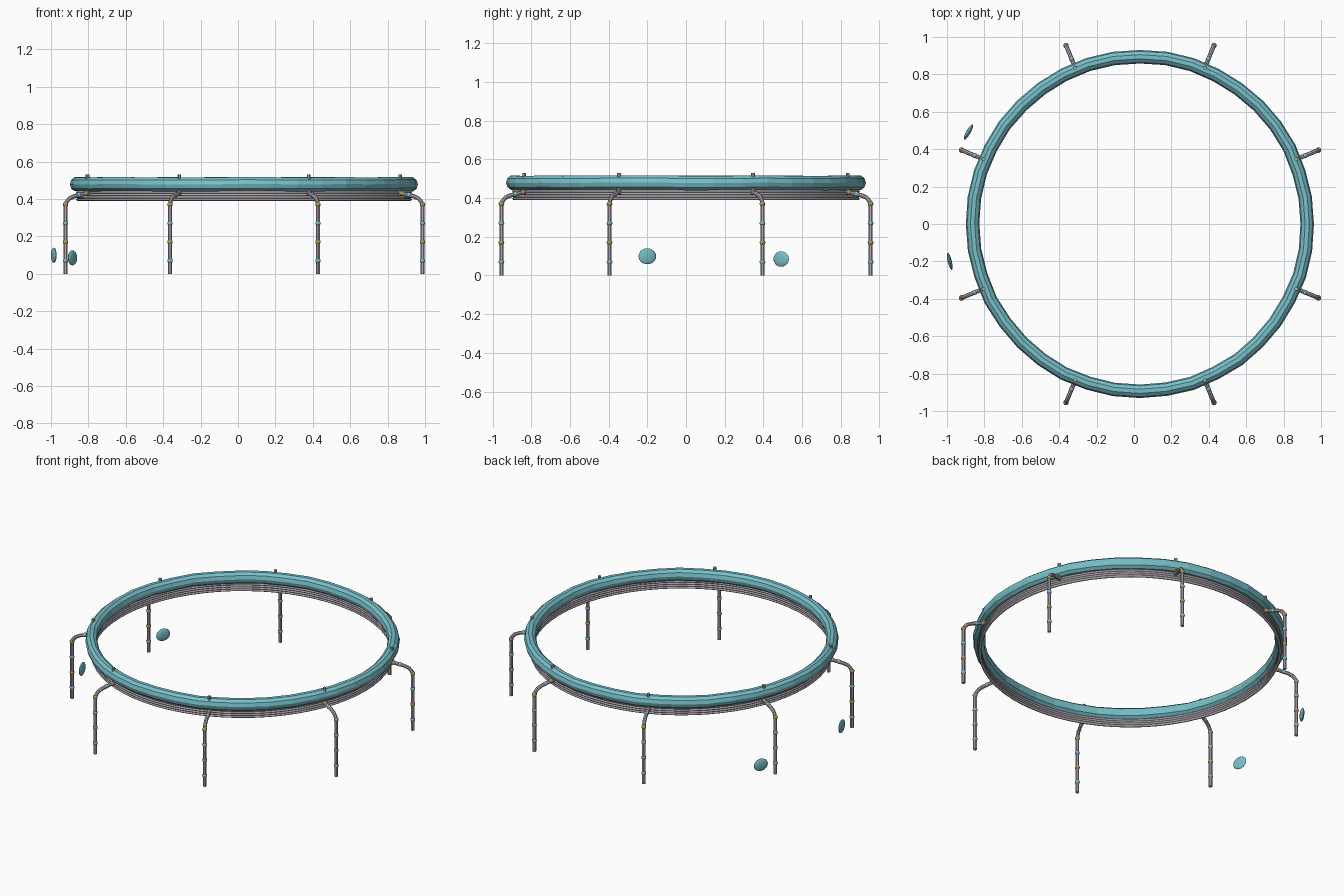
import bpy, bmesh, math, random
from mathutils import Vector, Euler

random.seed(4)
cube = bpy.data.objects.get("Cube")
if cube:
    bpy.data.objects.remove(cube)

CX = 0.032          # ring centre along x
RING = 0.893        # main ring radius
LEG = 1.033         # radius of the foot circle


def material(name, rgb):
    m = bpy.data.materials.new(name)
    m.use_nodes = True
    m.diffuse_color = (*rgb, 1)
    m.node_tree.nodes["Principled BSDF"].inputs["Base Color"].default_value = (*rgb, 1)
    return m


TEAL = material("teal", (0.19, 0.53, 0.59))
STEEL = material("steel grey", (0.47, 0.42, 0.47))
GOLD = material("dull gold", (0.45, 0.32, 0.07))


def finish(name, bm, mat, smooth=False):
    mesh = bpy.data.meshes.new(name)
    bmesh.ops.recalc_face_normals(bm, faces=bm.faces)
    bm.to_mesh(mesh)
    bm.free()
    mesh.materials.append(mat)
    for p in mesh.polygons:
        p.use_smooth = smooth
    ob = bpy.data.objects.new(name, mesh)
    bpy.context.collection.objects.link(ob)
    return ob


def ring(name, radius, z, rx, rz, segs, sides, mat, wobble=0.0):
    """Torus with an oval section and an optional hand-formed unevenness."""
    bm = bmesh.new()
    loops = []
    for i in range(segs):
        a = math.tau * i / segs
        dr, dz = (random.uniform(-wobble, wobble) for _ in range(2))
        loop = []
        for j in range(sides):
            b = math.tau * j / sides
            r = radius + dr + rx * math.cos(b)
            loop.append(bm.verts.new((CX + r * math.cos(a), r * math.sin(a),
                                      z + dz + rz * math.sin(b))))
        loops.append(loop)
    for i in range(segs):
        p, q = loops[i], loops[(i + 1) % segs]
        for j in range(sides):
            k = (j + 1) % sides
            bm.faces.new((p[j], q[j], q[k], p[k]))
    return finish(name, bm, mat, wobble == 0)


def tube(name, pts, radius, mat, sides=8):
    """Sweep a round section along a path of points."""
    bm = bmesh.new()
    pts = [Vector(p) for p in pts]
    side = (pts[-1] - pts[0]).cross(Vector((0, 0, 1)))
    side = side.normalized() if side.length > 1e-4 else Vector((1, 0, 0))
    loops = []
    for i, p in enumerate(pts):
        t = (pts[min(i + 1, len(pts) - 1)] - pts[max(i - 1, 0)]).normalized()
        n = t.cross(side)
        loops.append([bm.verts.new(p + radius * (math.cos(math.tau * j / sides) * side
                                                 + math.sin(math.tau * j / sides) * n))
                      for j in range(sides)])
    for p, q in zip(loops, loops[1:]):
        for j in range(sides):
            k = (j + 1) % sides
            bm.faces.new((p[j], p[k], q[k], q[j]))
    bm.faces.new(loops[0])
    bm.faces.new(loops[-1])
    ob = finish(name, bm, mat, True)
    bpy.context.view_layer.objects.active = ob
    ob.select_set(True)
    bpy.ops.object.shade_smooth_by_angle()
    ob.select_set(False)
    return ob


def ellipsoid(name, loc, scale, mat, rot=(0, 0, 0), u=10, v=6):
    bm = bmesh.new()
    bmesh.ops.create_uvsphere(bm, u_segments=u, v_segments=v, radius=1)
    ob = finish(name, bm, mat, True)
    ob.location, ob.scale, ob.rotation_euler = loc, scale, Euler(rot)
    return ob


# Padded rim and the stack of thin hoops under it
ring("padded_rim", RING + 0.002, 0.479, 0.036, 0.039, 40, 10, TEAL, 0.002)
for i in range(4):
    ring(f"hoop_{i + 1}", RING - 0.004, 0.397 + 0.013 * i, 0.009, 0.0075, 64, 8, STEEL)

# Eight bent legs with beads and pins
for n in range(8):
    a = math.radians(22.5 + 45 * n)

    def at(r, z):
        return (CX + r * math.cos(a), r * math.sin(a), z)

    path = [(LEG, 0), (LEG, 0.36), (LEG - 0.006, 0.383), (LEG - 0.022, 0.402),
            (LEG - 0.05, 0.414), (0.9, 0.432)]
    tube(f"leg_{n + 1}", [at(*p) for p in path], 0.0115, STEEL)
    tube(f"pin_{n + 1}", [at(0.905, 0.42), at(0.905, 0.53)], 0.01, STEEL)
    for k, z in enumerate((0.07, 0.17, 0.27, 0.37)):
        ellipsoid(f"leg_bead_{n + 1}_{k + 1}", at(LEG, z), (0.015, 0.015, 0.014),
                  GOLD if k % 2 else TEAL)
    ellipsoid(f"joint_bead_{n + 1}", at(0.915, 0.429), (0.0145, 0.0145, 0.014), GOLD)
    ellipsoid(f"elbow_bead_{n + 1}", at(0.955, 0.421), (0.0135, 0.0135, 0.0135), TEAL)

# Two loose flat pebbles
ellipsoid("front_pebble", (-0.985, -0.2, 0.099), (0.011, 0.047, 0.041), TEAL,
          (0, 0, math.radians(14)), 16, 10)
ellipsoid("back_pebble", (-0.885, 0.492, 0.085), (0.012, 0.046, 0.04), TEAL,
          (0, 0, math.radians(-30)), 16, 10)
